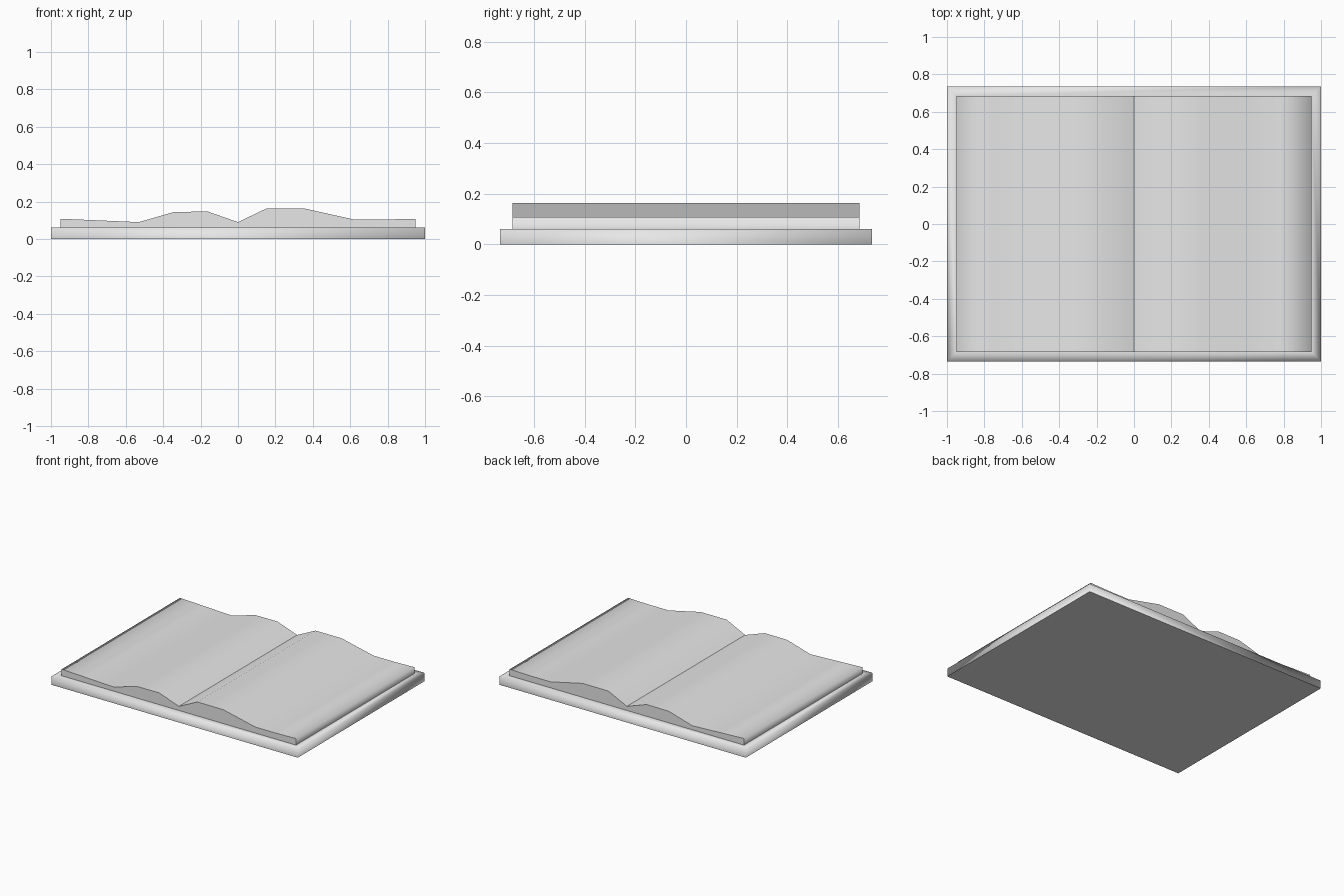
import bpy
import bmesh

cube = bpy.data.objects.get("Cube")
if cube:
    bpy.data.objects.remove(cube, do_unlink=True)

HALF_W, HALF_D, COVER_H = 1.0, 0.735, 0.06
RIM = 0.05

grey = bpy.data.materials.new("plain_grey")
grey.use_nodes = True
grey.diffuse_color = (0.8, 0.8, 0.8, 1)
grey.node_tree.nodes["Principled BSDF"].inputs["Base Color"].default_value = (0.8, 0.8, 0.8, 1)


def finish(name, bm):
    """Turn a bmesh into a named object with the shared material."""
    bmesh.ops.recalc_face_normals(bm, faces=bm.faces)
    mesh = bpy.data.meshes.new(name)
    bm.to_mesh(mesh)
    bm.free()
    mesh.materials.append(grey)
    obj = bpy.data.objects.new(name, mesh)
    bpy.context.collection.objects.link(obj)
    return obj


# Cover: slab with an inset top, softly shaded around the rim, flat underneath
bm = bmesh.new()
bmesh.ops.create_cube(bm, size=1)
for v in bm.verts:
    v.co = (v.co.x * 2 * HALF_W, v.co.y * 2 * HALF_D, (v.co.z + 0.5) * COVER_H)
top = [f for f in bm.faces if f.normal.z > 0.9]
bmesh.ops.inset_region(bm, faces=top, thickness=RIM, use_even_offset=True)
for f in bm.faces:
    f.smooth = True
for e in bm.edges:
    e.smooth = any(v.co.z > 0.01 for v in e.verts)
finish("cover", bm)

# Pages: wavy open-spread profile extruded from front to back
spread = [(-0.95, 0.108), (-0.76, 0.1), (-0.53, 0.09), (-0.34, 0.145), (-0.16, 0.146),
          (0, 0.09), (0.15, 0.162), (0.36, 0.162), (0.62, 0.104), (0.78, 0.104), (0.95, 0.108)]
outline = [(-0.95, COVER_H)] + spread + [(0.95, COVER_H)]
depth = HALF_D - RIM

bm = bmesh.new()
front = bm.faces.new([bm.verts.new((x, -depth, z)) for x, z in outline])
extruded = bmesh.ops.extrude_face_region(bm, geom=[front], use_keep_orig=True)
moved = [g for g in extruded["geom"] if isinstance(g, bmesh.types.BMVert)]
bmesh.ops.translate(bm, verts=moved, vec=(0, 2 * depth, 0))
bmesh.ops.recalc_face_normals(bm, faces=bm.faces)
for f in bm.faces:
    f.smooth = abs(f.normal.y) < 0.5
# Sharp at the end caps, the base and the central fold
for e in bm.edges:
    runs_along = abs(e.verts[0].co.y - e.verts[1].co.y) > 0.1
    x, z = e.verts[0].co.x, e.verts[0].co.z
    e.smooth = runs_along and abs(x) > 0.01 and z > COVER_H + 0.01
finish("pages", bm)
